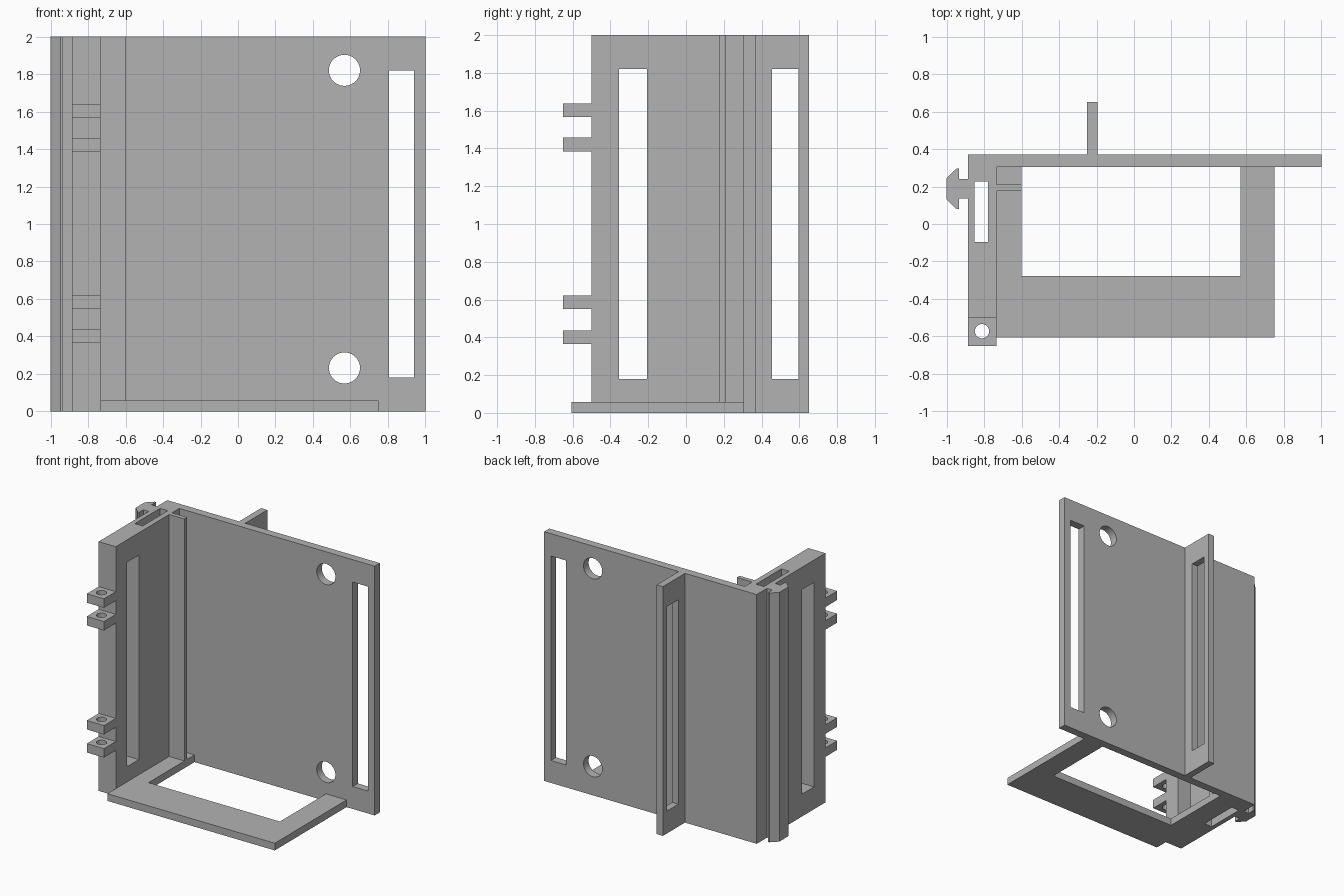
import bpy
import bmesh
import math
from mathutils import Vector

cube = bpy.data.objects.get("Cube")
if cube:
    bpy.data.objects.remove(cube, do_unlink=True)

grey = bpy.data.materials.new("light grey plastic")
grey.use_nodes = True
COLOUR = (0.45, 0.45, 0.45, 1)
grey.diffuse_color = COLOUR
grey.node_tree.nodes["Principled BSDF"].inputs["Base Color"].default_value = COLOUR


def finish(name, bm):
    bmesh.ops.recalc_face_normals(bm, faces=bm.faces)
    mesh = bpy.data.meshes.new(name)
    bm.to_mesh(mesh)
    bm.free()
    mesh.materials.append(grey)
    obj = bpy.data.objects.new(name, mesh)
    bpy.context.collection.objects.link(obj)
    return obj


def prism(name, outline, start, extrude):
    """Extrude a closed outline of 3D points along a vector."""
    bm = bmesh.new()
    verts = [bm.verts.new(Vector(p) + Vector(start)) for p in outline]
    face = bm.faces.new(verts)
    result = bmesh.ops.extrude_face_region(bm, geom=[face], use_keep_orig=True)
    moved = [v for v in result["geom"] if isinstance(v, bmesh.types.BMVert)]
    bmesh.ops.translate(bm, verts=moved, vec=extrude)
    return finish(name, bm)


def box(name, x, y, z):
    outline = [(x[0], y[0], 0), (x[1], y[0], 0), (x[1], y[1], 0), (x[0], y[1], 0)]
    return prism(name, outline, (0, 0, z[0]), (0, 0, z[1] - z[0]))


def round_cutter(centre, radius, axis, length):
    """Cylinder along y or z, centred on a point."""
    outline = []
    for i in range(40):
        a = math.tau * i / 40
        u, v = radius * math.cos(a), radius * math.sin(a)
        outline.append((u, 0, v) if axis == "y" else (u, v, 0))
    step = Vector((0, length, 0) if axis == "y" else (0, 0, length))
    return prism("cutter", outline, Vector(centre) - step / 2, step)


def cut(obj, *cutters):
    for cutter in cutters:
        mod = obj.modifiers.new("cut", "BOOLEAN")
        mod.operation = "DIFFERENCE"
        mod.solver = "EXACT"
        mod.object = cutter
        bpy.context.view_layer.objects.active = obj
        bpy.ops.object.modifier_apply(modifier=mod.name)
        bpy.data.objects.remove(cutter, do_unlink=True)


HEIGHT = (0, 2)
SLOT = (0.18, 1.82)
WALL = (-0.887, -0.735)

# Back plate with a tall slot and two round holes
back_plate = box("back_plate", (WALL[0], 1), (0.305, 0.37), HEIGHT)
cut(back_plate,
    box("cutter", (0.805, 0.94), (0.2, 0.5), SLOT),
    round_cutter((0.568, 0.34, 0.232), 0.083, "y", 0.3),
    round_cutter((0.568, 0.34, 1.82), 0.083, "y", 0.3))

# Rear fin with a tall slot
rear_fin = box("rear_fin", (-0.25, -0.195), (0.37, 0.65), HEIGHT)
cut(rear_fin, box("cutter", (-0.4, 0), (0.455, 0.595), SLOT))

# Side wall with a sideways slot and a vertical channel right through it
side_wall = box("side_wall", WALL, (-0.5, 0.305), HEIGHT)
cut(side_wall,
    box("cutter", (-1.1, -0.5), (-0.355, -0.207), SLOT),
    box("cutter", (-0.85, -0.78), (-0.095, 0.226), (-0.2, 2.2)))

# Inner rib parallel to the back plate
box("inner_rib", (WALL[1], -0.6), (0.177, 0.212), (0.058, 2))

# Floor frame, open towards the back plate
floor_frame = box("floor_frame", (WALL[1], 0.75), (-0.605, 0.305), (0, 0.058))
cut(floor_frame, box("cutter", (-0.6, 0.567), (-0.278, 0.5), (-0.2, 0.2)))

# Arrow-shaped mounting rail, mirrored about its middle
RAIL_Y = 0.188
half = [(WALL[0], 0.052), (-0.935, 0.052), (-0.935, 0.108), (-0.947, 0.108), (-1, 0.057)]
rail = [(x, RAIL_Y + d, 0) for x, d in half]
rail += [(x, RAIL_Y - d, 0) for x, d in reversed(half)]
prism("mounting_rail", rail, (0, 0, 0), (0, 0, 2))

# Hinge lugs with pin holes
for i, z in enumerate((0.365, 0.55, 1.385, 1.567)):
    lug = box(f"hinge_lug_{i + 1}", WALL, (-0.65, -0.5), (z, z + 0.072))
    cut(lug, round_cutter((-0.811, -0.572, z), 0.038, "z", 0.4))
